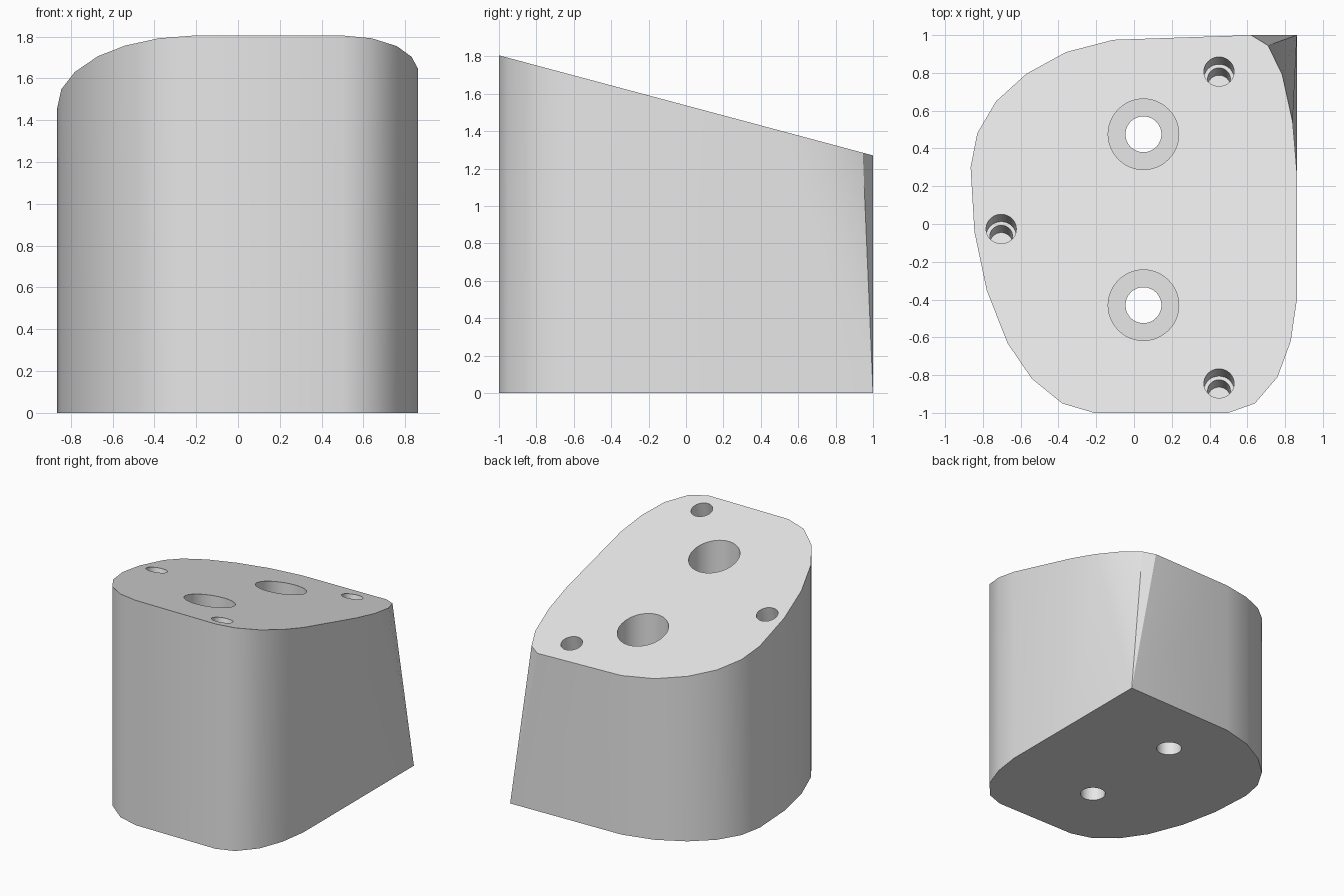
import bpy
import bmesh
import math
from mathutils import Matrix, Vector

if "Cube" in bpy.data.objects:
    bpy.data.objects.remove(bpy.data.objects["Cube"], do_unlink=True)

SLOPE = 0.2675
TILT = math.atan(SLOPE)


def top_z(y):
    return 1.805 - SLOPE * (y + 1)


grey = bpy.data.materials.new("light_grey")
grey.use_nodes = True
grey.diffuse_color = (0.8, 0.8, 0.8, 1)
grey.node_tree.nodes["Principled BSDF"].inputs["Base Color"].default_value = grey.diffuse_color


def make_object(name, bm):
    bmesh.ops.recalc_face_normals(bm, faces=bm.faces[:])
    mesh = bpy.data.meshes.new(name)
    bm.to_mesh(mesh)
    bm.free()
    mesh.materials.append(grey)
    obj = bpy.data.objects.new(name, mesh)
    bpy.context.collection.objects.link(obj)
    return obj


# Outline of the sloping top, counter-clockwise from the front edge
right_side = [(-0.21, -1), (0.5, -1), (0.64, -0.95), (0.76, -0.81), (0.83, -0.62),
              (0.862, -0.4), (0.862, 0.28)]
rounded_corner = [(0.84, 0.54), (0.785, 0.79), (0.71, 0.945), (0.62, 1)]
left_side = [(-0.11, 0.975), (-0.36, 0.91), (-0.57, 0.795), (-0.73, 0.65), (-0.83, 0.48),
             (-0.865, 0.3), (-0.845, -0.04), (-0.78, -0.35), (-0.67, -0.63),
             (-0.54, -0.82), (-0.38, -0.95)]

# Wedge body: the rounded top corner runs down to one sharp bottom corner
bm = bmesh.new()
sharp_corner = bm.verts.new((0.862, 1, 0))
top, bottom = [], []
for x, y in right_side + rounded_corner + left_side:
    top.append(bm.verts.new((x, y, top_z(y))))
    bottom.append(sharp_corner if (x, y) in rounded_corner else bm.verts.new((x, y, 0)))
for i in range(len(top)):
    loop = [bottom[i - 1], bottom[i], top[i], top[i - 1]]
    bm.faces.new(list(dict.fromkeys(loop)))
bm.faces.new(top)
bm.faces.new(list(dict.fromkeys(bottom)))
body = make_object("wedge_block", bm)


def drill(name, radius, low, high, tilt=0.0):
    """Cut a round hole between two points on its axis."""
    low, high = Vector(low), Vector(high)
    cutter_bm = bmesh.new()
    bmesh.ops.create_cone(
        cutter_bm, cap_ends=True, segments=48, radius1=radius, radius2=radius,
        depth=(high - low).length,
        matrix=Matrix.Translation((low + high) / 2) @ Matrix.Rotation(-tilt, 4, "X"))
    cutter = make_object(name, cutter_bm)
    cutter.hide_render = True
    cut = body.modifiers.new(name, "BOOLEAN")
    cut.operation = "DIFFERENCE"
    cut.solver = "EXACT"
    cut.object = cutter
    bpy.ops.object.modifier_apply(modifier=cut.name)
    bpy.data.objects.remove(cutter, do_unlink=True)


bpy.ops.object.select_all(action="DESELECT")
bpy.context.view_layer.objects.active = body
body.select_set(True)

# Vertical bolt holes with deep wide counterbores
for y in (0.475, -0.43):
    drill("bolt_counterbore", 0.187, (0.05, y, 0.4), (0.05, y, 2))
    drill("bolt_hole", 0.095, (0.05, y, -0.2), (0.05, y, 1))

# Stepped blind holes square to the sloping top
axis = Vector((0, math.sin(TILT), math.cos(TILT)))
for x, y in ((0.45, 0.807), (-0.703, -0.026), (0.45, -0.844)):
    mouth = Vector((x, y, top_z(y)))
    drill("pin_hole_wide", 0.08, mouth - axis * 0.15, mouth + axis * 0.1, TILT)
    drill("pin_hole_narrow", 0.06, mouth - axis * 0.3, mouth - axis * 0.1, TILT)

bpy.ops.object.shade_smooth_by_angle(angle=math.radians(30))
